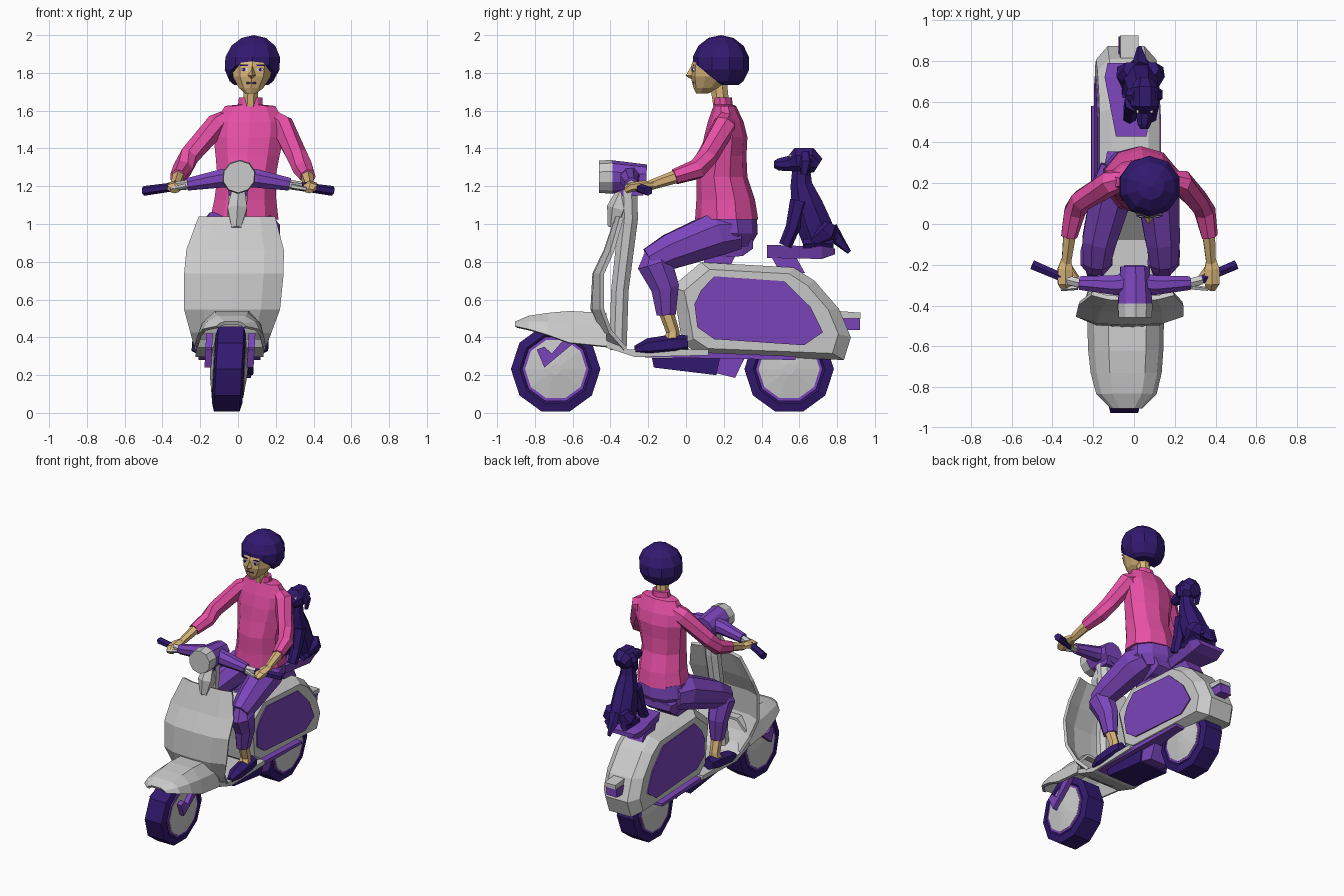
import bpy, bmesh
from math import cos, sin, pi
from mathutils import Vector, Matrix

def mat(name, *rgb):
    m = bpy.data.materials.new(name)
    m.diffuse_color = (*rgb, 1)
    return m

PURPLE = mat("purple", .2, .06, .5)
DARK = mat("dark_violet", .032, .01, .16)
PINK = mat("pink", .8, .08, .38)
SKIN = mat("skin", .7, .47, .2)
WHITE = mat("white", .8, .8, .85)
LEAN = Matrix(((1, 0, .052, -.06), (0, 1, 0, 0), (0, 0, 1, 0), (0, 0, 0, 1)))  # whole model leans right

def finish(name, bm, m=None):
    bmesh.ops.recalc_face_normals(bm, faces=bm.faces[:])
    me = bpy.data.meshes.new(name)
    bm.to_mesh(me)
    bm.free()
    me.transform(LEAN)
    if m:
        me.materials.append(m)
    o = bpy.data.objects.new(name, me)
    bpy.context.collection.objects.link(o)
    return o

def loft(name, rings, m=None, closed=True):
    bm = bmesh.new()
    vs = [[bm.verts.new(p) for p in r] for r in rings]
    n = len(vs[0])
    for a, b in zip(vs, vs[1:]):
        for i in range(n if closed else n - 1):
            j = (i + 1) % n
            bm.faces.new((a[i], a[j], b[j], b[i]))
    if closed:
        bm.faces.new(vs[0])
        bm.faces.new(vs[-1])
    return finish(name, bm, m)

def sheet(name, rows, thick, m=None):
    o = loft(name, rows, m, closed=False)
    s = o.modifiers.new("thickness", "SOLIDIFY")
    s.thickness, s.offset = thick, 0
    return o

def slab(name, poly, x0, x1, m=None):
    return loft(name, [[(x, y, z) for y, z in poly] for x in (x0, x1)], m)

def tube(name, pts, m=None, n=6, su=1, sv=1):
    """Tapered tube through (x, y, z, radius) points."""
    P = [Vector(p[:3]) for p in pts]
    total = (P[-1] - P[0]).normalized()
    ref = Vector((0, 1, 0)) if abs(total.z) > .75 else Vector((0, 0, 1))
    rings = []
    for i, p in enumerate(P):
        d = (P[min(i + 1, len(P) - 1)] - P[max(i - 1, 0)]).normalized()
        u = d.cross(ref).normalized()
        v = d.cross(u)
        r = pts[i][3]
        rings.append([p + r * (su * cos(2 * pi * (k + .5) / n) * u + sv * sin(2 * pi * (k + .5) / n) * v) for k in range(n)])
    return loft(name, rings, m)

def stack(name, cx, secs, m=None, n=10):
    """Horizontal oval sections (z, centre y, radius x, radius y)."""
    return loft(name, [[(cx + rx * cos(2 * pi * (k + .5) / n), cy + ry * sin(2 * pi * (k + .5) / n), z)
                        for k in range(n)] for z, cy, rx, ry in secs], m)

def lathe(name, y, z, prof, m=None, n=10):
    """Revolve (x, radius) profile about a sideways axle."""
    return loft(name, [[(x, y + r * cos(2 * pi * k / n), z + r * sin(2 * pi * k / n)) for k in range(n)]
                       for x, r in prof], m)

# Wheels
for tag, y in (("front", -.69), ("rear", .546)):
    lathe(tag + "_tyre", y, .232, [(-.06, .165), (-.08, .19), (-.068, .237), (.068, .237), (.08, .19), (.06, .165)], DARK)
    lathe(tag + "_rim", y, .232, [(-.081, .16), (-.081, .178), (.081, .178), (.081, .16)], PURPLE)
    lathe(tag + "_hub", y, .232, [(-.1, .03), (-.083, .162), (.083, .162), (.1, .03)])

# Front fork brackets
for s in (-1, 1):
    slab("fork", [(-.79, .335), (-.75, .24), (-.63, .34), (-.56, .4), (-.62, .42), (-.71, .315), (-.75, .35)],
         s * .095, s * .13, PURPLE)

# Front mudguard
sheet("front_mudguard", [[(k * hw, y, zt + (zs - zt) * f) for k, f in ((-1, 1), (-.85, .4), (-.5, 0), (.5, 0), (.85, .4), (1, 1))]
      for y, hw, zt, zs in ((-.9, .07, .475, .455), (-.83, .14, .505, .44), (-.73, .165, .52, .41),
                            (-.62, .175, .53, .37), (-.42, .18, .52, .35))], .02)

# Leg shield, steering column and floor
sheet("leg_shield", [[(k * hw, yc + (ye - yc) * f, z) for k, f in ((-1, 1), (-.6, .15), (0, 0), (.6, .15), (1, 1))]
      for z, hw, yc, ye in ((1.035, .2, -.365, -.34), (.86, .255, -.425, -.39), (.735, .26, -.485, -.445),
                            (.55, .25, -.495, -.445), (.43, .21, -.45, -.4), (.34, .18, -.39, -.32))], .022)
tube("steering_column", [(0, -.31, 1.19, .055), (0, -.305, 1.03, .055), (0, -.35, .65, .05), (0, -.36, .35, .05)], None, 8)
tube("horn_cover", [(0, -.33, 1.17, .04), (0, -.36, 1.08, .06), (0, -.385, .98, .03)], None, 6)
slab("floor", [(-.44, .39), (-.3, .335), (.12, .335), (.12, .305), (-.27, .295), (-.42, .345)], -.18, .18)
slab("floor_trim", [(-.25, .31), (.1, .32), (.58, .3), (.58, .28), (-.24, .295)], -.165, .165, PURPLE)
slab("engine_case", [(-.18, .29), (.18, .29), (.16, .2), (-.17, .24)], -.1, .13, DARK)
slab("engine_end", [(.17, .29), (.31, .29), (.26, .185), (.16, .21)], -.05, .12, PURPLE)

# Rear body with bevelled flanks and side panels
body = [(-.077, .665), (.08, .797), (.57, .77), (.68, .7), (.81, .55), (.873, .4), (.836, .28), (.07, .31), (-.02, .37), (-.045, .52)]
loft("rear_body", [[(x, .4 + (y - .4) * k, .53 + (z - .53) * k) for y, z in body]
                   for x, k in ((-.148, .86), (-.09, 1), (.09, 1), (.148, .86))])
panel = [(.045, .575), (.08, .65), (.15, .723), (.52, .697), (.66, .56), (.725, .427), (.625, .358), (.15, .39), (.06, .453)]
for s in (-1, 1):
    slab("side_panel", panel, s * .12, s * .156, PURPLE)
slab("tail_lamp", [(.82, .44), (.92, .44), (.92, .5), (.82, .5)], -.04, .045, PURPLE)
slab("tail_lamp_hood", [(.8, .5), (.925, .5), (.925, .53), (.8, .54)], -.035, .055)

# Seats, narrow at the nose and wide at the back
def seat(name, secs):
    loft(name, [[(k * w, y, z) for k, z in ((-1, zt), (1, zt), (.8, zb), (-.8, zb))] for y, w, zt, zb in secs], PURPLE)

seat("front_seat", [(.08, .08, .87, .82), (.3, .13, .925, .83), (.355, .12, .92, .87)])
slab("front_seat_base", [(.1, .83), (.26, .83), (.23, .77), (.09, .77)], -.08, .08, PURPLE)
seat("rear_seat", [(.43, .075, .89, .82), (.72, .13, .88, .815), (.79, .115, .87, .84)])
slab("rear_seat_base", [(.45, .83), (.58, .83), (.63, .74), (.5, .74)], -.06, .06, PURPLE)

# Headlamp and handlebars
tube("headlamp_shell", [(0, -.4, 1.25, .088), (0, -.21, 1.24, .075)], PURPLE, 10)
tube("headlamp_rim", [(0, -.46, 1.25, .085), (0, -.39, 1.25, .09)], None, 10)
slab("headlamp_neck", [(-.36, 1.2), (-.2, 1.2), (-.23, 1.15), (-.34, 1.15)], -.05, .05, PURPLE)
for s in (-1, 1):
    tube("handlebar", [(0, -.29, 1.25, .058), (s * .1, -.3, 1.24, .052), (s * .27, -.29, 1.21, .036)], PURPLE, 8)
    tube("collar", [(s * .26, -.292, 1.21, .025), (s * .33, -.275, 1.2, .025)], None, 6)
    tube("grip", [(s * .32, -.277, 1.2, .023), (s * .5, -.2, 1.175, .026)], DARK, 6)
    tube("lever", [(s * .28, -.31, 1.2, .014), (s * .36, -.32, 1.185, .01)], None, 5)

# Rider torso and head
CX = .04
stack("jumper", CX, [(1.025, .215, .19, .167), (1.13, .21, .172, .155), (1.25, .19, .162, .135), (1.36, .2, .178, .12),
                     (1.46, .21, .195, .115), (1.54, .21, .19, .095), (1.625, .205, .14, .06),
                     (1.632, .195, .068, .052), (1.67, .195, .065, .048)], PINK)
stack("hips", CX - .01, [(.88, .25, .14, .09), (.95, .23, .19, .15), (1.04, .22, .18, .155)], PURPLE)
stack("neck", CX, [(1.6, .19, .042, .045), (1.76, .17, .042, .05)], SKIN, 8)
stack("head", CX, [(1.69, .085, .03, .03), (1.72, .11, .068, .07), (1.78, .14, .105, .115),
                   (1.84, .15, .11, .122), (1.9, .16, .09, .11)], SKIN)
bm = bmesh.new()
bmesh.ops.create_uvsphere(bm, u_segments=10, v_segments=7, radius=1)
bm.transform(Matrix.Translation((CX, .185, 1.85)) @ Matrix.Diagonal((.156, .153, .15, 1)))
for co, no in (((0, .03, 1.865), (0, -.14, -.17)), ((0, 0, 1.735), (0, 0, -1))):
    bmesh.ops.bisect_plane(bm, geom=bm.verts[:] + bm.edges[:] + bm.faces[:], plane_co=co, plane_no=no, clear_outer=True)
    bmesh.ops.holes_fill(bm, edges=[e for e in bm.edges if e.is_boundary])
finish("helmet", bm, DARK)
loft("nose", [[(CX - w, y + .03, z), (CX, y, z), (CX + w, y + .03, z)]
              for w, y, z in ((.008, .03, 1.84), (.02, -.002, 1.785), (.012, .02, 1.77))], SKIN)
slab("lips", [(.03, 1.75), (.04, 1.74), (.06, 1.742), (.06, 1.752)], CX - .025, CX + .025, PURPLE)
for s in (-1, 1):
    x = CX + s * .042
    tube("eye", [(x, .07, 1.818, .02), (x, .034, 1.818, .02)], WHITE, 6, 1, .5)
    tube("iris", [(x, .05, 1.818, .009), (x, .03, 1.818, .009)], DARK, 6)
    tube("brow", [(x - .022, .04, 1.84, .005), (x + .022, .04, 1.84, .005)], DARK, 4)

# Rider limbs
for s in (-1, 1):
    tube("sleeve", [(CX + s * .11, .21, 1.56, .05), (CX + s * .17, .205, 1.525, .064), (.015 + s * .285, .115, 1.36, .056),
                    (.02 + s * .32, .06, 1.29, .055), (.02 + s * .345, -.06, 1.25, .042)], PINK, 7)
    tube("forearm", [(.02 + s * .34, -.04, 1.255, .036), (.02 + s * .355, -.19, 1.205, .026)], SKIN)
    tube("hand", [(.02 + s * .355, -.17, 1.21, .026), (.02 + s * .36, -.22, 1.205, .042),
                  (.02 + s * .36, -.29, 1.195, .042), (.02 + s * .355, -.32, 1.175, .025)], SKIN, 6, 1, .6)
    tube("thumb", [(.02 + s * .34, -.21, 1.2, .015), (.02 + s * .3, -.265, 1.19, .012)], SKIN, 5)
    tube("thigh", [(.02 + s * .09, .28, .96, .1), (.015 + s * .11, .17, .95, .125), (s * .155, -.08, .855, .1),
                   (s * .165, -.19, .8, .08)], PURPLE, 8, .9)
    tube("shin", [(s * .165, -.17, .86, .05), (s * .165, -.165, .79, .1), (s * .16, -.11, .66, .08),
                  (s * .15, -.105, .52, .055)], PURPLE, 8, .85)
    tube("ankle", [(s * .15, -.11, .55, .04), (s * .15, -.07, .43, .035), (s * .15, -.08, .36, .05)], SKIN)
    tube("shoe", [(s * .15, .01, .37, .04), (s * .15, -.06, .365, .052), (s * .16, -.2, .35, .045),
                  (s * .165, -.27, .335, .02)], DARK, 6, 1.1)

# Dog
DX = .042
tube("dog_body", [(DX, .61, 1.3, .05), (DX, .61, 1.21, .062), (DX, .64, 1.1, .09), (DX, .68, .99, .1), (DX, .72, .89, .1)], DARK, 8, .9)
tube("dog_head", [(DX, .7, 1.31, .045), (DX, .66, 1.335, .075), (DX, .585, 1.335, .075), (DX, .55, 1.32, .045),
                  (DX, .49, 1.315, .035), (DX, .465, 1.315, .02)], DARK, 8)
tube("dog_tail", [(DX, .76, .97, .05), (DX, .82, .9, .028), (DX, .865, .85, .012)], DARK, 5)
for s in (-1, 1):
    tube("dog_ear", [(DX + s * .05, .63, 1.38, .025), (DX + s * .075, .635, 1.33, .035), (DX + s * .075, .625, 1.26, .018)], DARK, 5, .5)
    tube("dog_foreleg", [(DX + s * .04, .6, 1.12, .05), (DX + s * .05, .565, .98, .038), (DX + s * .05, .525, .885, .035)], DARK)
    tube("dog_haunch", [(DX + s * .05, .76, 1.0, .04), (DX + s * .06, .74, .95, .065), (DX + s * .06, .67, .9, .03)], DARK)
    tube("dog_hind_paw", [(DX + s * .065, .78, .9, .03), (DX + s * .065, .62, .895, .025)], DARK, 5)
    tube("dog_eye", [(DX + s * .03, .57, 1.36, .01), (DX + s * .035, .545, 1.36, .008)], WHITE, 5)
